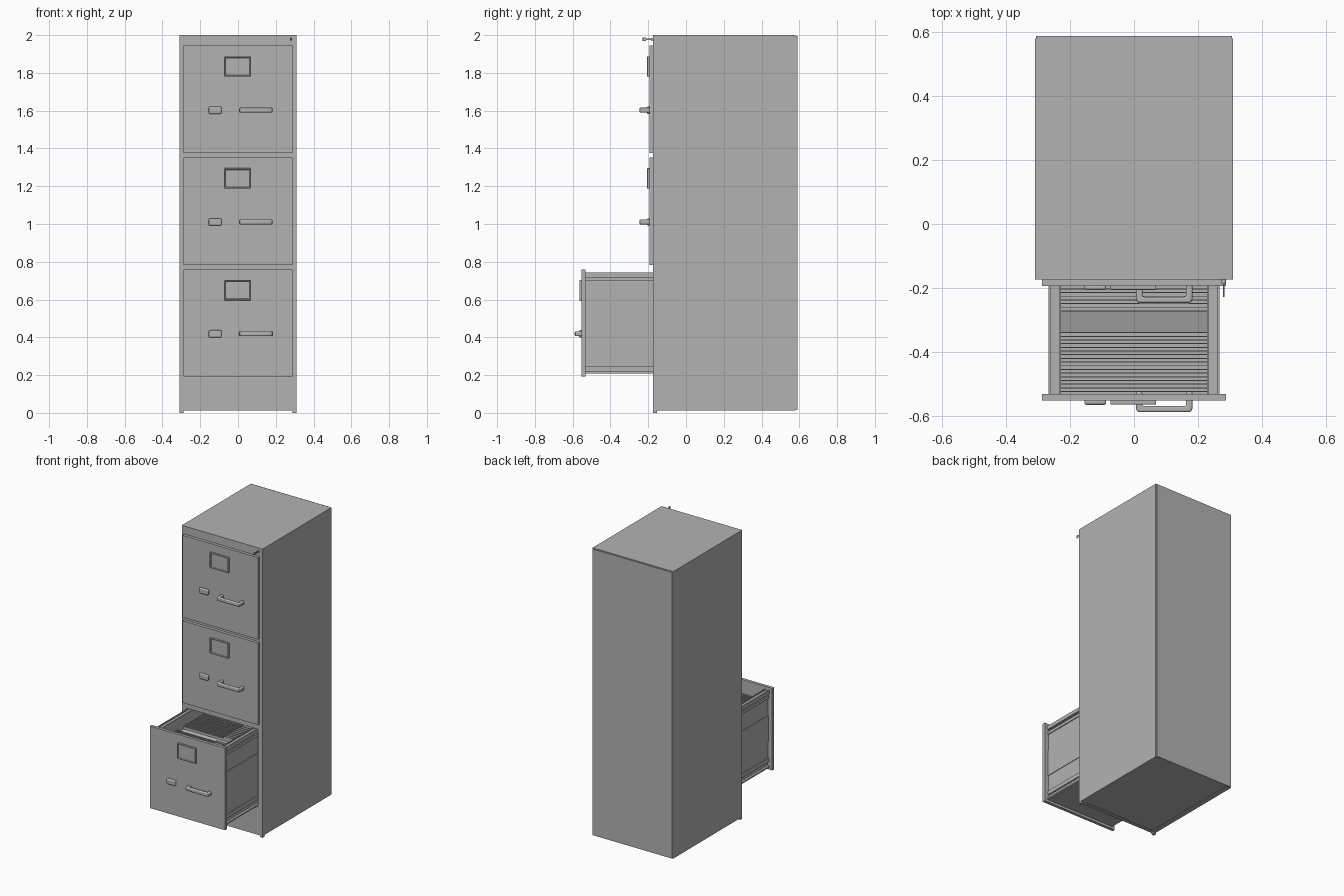
import bpy, bmesh, math
from mathutils import Matrix

if "Cube" in bpy.data.objects:
    bpy.data.objects.remove(bpy.data.objects["Cube"])

FRONT = -0.1735      # face of the cabinet
BACK = 0.589
W = 0.309            # half width
SLIDE = 0.359        # how far the bottom drawer is pulled out

# dark grey paint shared by all parts
PAINT = bpy.data.materials.new("grey_paint")
PAINT.diffuse_color = (0.45, 0.45, 0.45, 1)
PAINT.use_nodes = True
PAINT.node_tree.nodes["Principled BSDF"].inputs["Base Color"].default_value = PAINT.diffuse_color


def finish(name, bm, bevel=0.0, segs=2):
    bmesh.ops.recalc_face_normals(bm, faces=bm.faces)
    me = bpy.data.meshes.new(name)
    bm.to_mesh(me)
    bm.free()
    me.materials.append(PAINT)
    ob = bpy.data.objects.new(name, me)
    bpy.context.collection.objects.link(ob)
    if bevel:
        m = ob.modifiers.new("bevel", 'BEVEL')
        m.width, m.segments, m.limit_method = bevel, segs, 'ANGLE'
    return ob


def add_box(bm, x0, x1, y0, y1, z0, z1):
    mat = Matrix.Translation(((x0 + x1) / 2, (y0 + y1) / 2, (z0 + z1) / 2)) \
        @ Matrix.Diagonal((x1 - x0, y1 - y0, z1 - z0, 1))
    return bmesh.ops.create_cube(bm, size=1, matrix=mat)['verts']


def box(name, *dims, bevel=0.0, segs=2):
    bm = bmesh.new()
    add_box(bm, *dims)
    return finish(name, bm, bevel, segs)


def extrude(name, pts, vec, bevel=0.0, segs=2):
    bm = bmesh.new()
    f = bm.faces.new([bm.verts.new(p) for p in pts])
    r = bmesh.ops.extrude_face_region(bm, geom=[f])
    bmesh.ops.translate(bm, vec=vec,
                        verts=[v for v in r['geom'] if isinstance(v, bmesh.types.BMVert)])
    return finish(name, bm, bevel, segs)


def cylinder(bm, r, x, z, y0, y1, n=16):
    mat = Matrix.Translation((x, (y0 + y1) / 2, z)) @ Matrix.Rotation(math.pi / 2, 4, 'X')
    bmesh.ops.create_cone(bm, cap_ends=True, segments=n, radius1=r, radius2=r,
                          depth=y1 - y0, matrix=mat)


# --- cabinet shell: walls, top, floor, back ---
for s, side in ((-1, "left"), (1, "right")):
    xs = sorted((s * 0.274, s * W))
    box(side + "_wall", *xs, FRONT, BACK - 0.008, 0.012, 1.996)
    xs = sorted((s * (W - 0.02), s * W))
    box(side + "_foot", *xs, FRONT, FRONT + 0.02, 0.0, 0.013)
box("top_panel", -W, W, FRONT, BACK - 0.008, 1.985, 2.0)
box("floor_panel", -0.275, 0.275, FRONT + 0.01, BACK - 0.008, 0.014, 0.03)
box("back_panel", -W + 0.003, W - 0.003, BACK - 0.014, BACK, 0.014, 1.996)

# --- front rails between the drawer openings ---
tops = [1.944, 1.352, 0.760]
rails = [(1.927, 1.986), (1.335, 1.389), (0.743, 0.797), (0.012, 0.205)]
for i, (z0, z1) in enumerate(rails):
    box("front_rail_%d" % i, -0.275, 0.275, FRONT, FRONT + 0.025, z0, z1)


# --- one drawer: front panel, fittings and box ---
def drawer(tag, top, slide, pull_slide):
    fy = -0.194 - slide
    zb = top - 0.568
    box(tag + "_front", -0.288, 0.288, fy, fy + 0.0205, zb, top)

    # label holder with a recessed card
    bm = bmesh.new()
    add_box(bm, -0.074, 0.069, fy - 0.012, fy + 0.004, top - 0.164, top - 0.056)
    bm.normal_update()
    face = min(bm.faces, key=lambda f: f.calc_center_median().y)
    bmesh.ops.inset_individual(bm, faces=[face], thickness=0.010)
    bmesh.ops.inset_individual(bm, faces=[face], thickness=0.0015, depth=-0.008)
    finish(tag + "_label_holder", bm, 0.003, 2)

    # latch button
    box(tag + "_latch", -0.155, -0.087, fy - 0.013, fy + 0.004,
        top - 0.361, top - 0.322, bevel=0.007, segs=3)

    # U-shaped pull with rounded outer corners
    py = -0.194 - pull_slide
    o, inn, base = py - 0.053, py - 0.034, py + 0.012
    z = top - 0.354
    c = 0.012
    pts = [(0.006, base), (0.006, o + c), (0.0095, o + 0.0035), (0.006 + c, o),
           (0.183 - c, o), (0.1795, o + 0.0035), (0.183, o + c), (0.183, base),
           (0.163, base), (0.163, inn), (0.026, inn), (0.026, base)]
    ob = extrude(tag + "_pull", [(x, y, z) for x, y in pts], (0, 0, 0.026), 0.006, 3)
    ob.modifiers["bevel"].angle_limit = math.radians(50)

    # ribbed side walls, swept along the depth
    y0, y1 = fy + 0.02, fy + 0.72
    prof = [(0.229, 0.0), (0.268, 0.0), (0.268, 0.010), (0.252, 0.010), (0.252, 0.036),
            (0.262, 0.036), (0.262, 0.064), (0.256, 0.064), (0.256, 0.177),
            (0.260, 0.177), (0.260, 0.358), (0.256, 0.358), (0.256, 0.476),
            (0.262, 0.476), (0.262, 0.496), (0.252, 0.496), (0.252, 0.508),
            (0.268, 0.508), (0.268, 0.534), (0.260, 0.534), (0.260, 0.526),
            (0.235, 0.526), (0.235, 0.534), (0.229, 0.534)]
    for s, side in ((-1, "left"), (1, "right")):
        extrude(tag + "_%s_side" % side, [(s * x, y0, zb + 0.016 + h) for x, h in prof],
                (0, y1 - y0, 0))
    box(tag + "_floor", -0.23, 0.23, y0, y1, zb + 0.016, zb + 0.028)
    box(tag + "_back", -0.23, 0.23, y1 - 0.012, y1, zb + 0.028, zb + 0.53)


for tag, top, slide, pull in (("top_drawer", tops[0], 0, 0),
                              ("middle_drawer", tops[1], 0, 0),
                              ("bottom_drawer", tops[2], SLIDE, 0.342)):
    drawer(tag, top, slide, pull)

# --- folders in the open drawer: two upright stacks, one folded flat between ---
bm = bmesh.new()
stacks = [-0.524 + i * 0.0115 for i in range(17)] + [-0.272 + i * 0.0115 for i in range(26)]
for i, y in enumerate(stacks):
    add_box(bm, -0.228, 0.228, y - 0.0015, y + 0.0015, 0.225, 0.668)
    if i % 2:
        add_box(bm, 0.08, 0.224, y - 0.0015, y + 0.0015, 0.668, 0.682)
finish("folders", bm)
extrude("open_folder", [(-0.228, -0.340, 0.630), (-0.228, -0.272, 0.650),
                        (-0.228, -0.272, 0.646), (-0.228, -0.340, 0.626)], (0.456, 0, 0))

# --- lock and key at the top right corner ---
bm = bmesh.new()
cylinder(bm, 0.007, 0.281, 1.979, FRONT - 0.012, FRONT + 0.005)
finish("lock_barrel", bm)
bm = bmesh.new()
add_box(bm, 0.279, 0.283, -0.214, FRONT - 0.01, 1.974, 1.983)
add_box(bm, 0.279, 0.283, -0.229, -0.211, 1.969, 1.988)
finish("key", bm, 0.001, 1)

# --- smooth the rounded fittings only ---
for ob in bpy.context.collection.objects:
    if ob.name.endswith(("_pull", "_latch", "lock_barrel")):
        bpy.ops.object.select_all(action='DESELECT')
        ob.select_set(True)
        bpy.context.view_layer.objects.active = ob
        bpy.ops.object.shade_smooth_by_angle(angle=math.radians(35))
